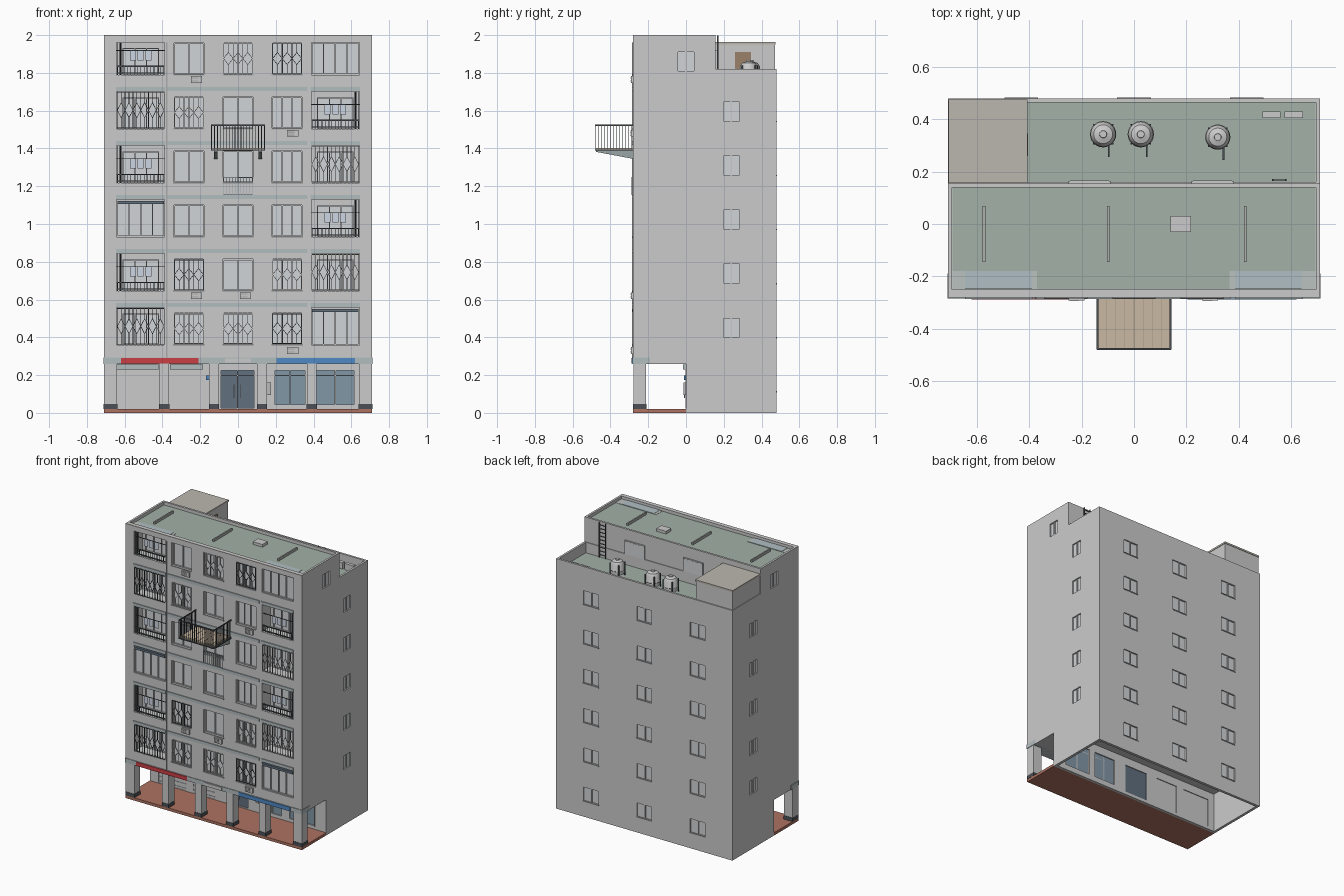
import bpy, bmesh, math
from mathutils import Vector, Matrix

if "Cube" in bpy.data.objects:
    bpy.data.objects.remove(bpy.data.objects["Cube"])

mats, parts = {}, {}

def part(name, color=None):
    if name not in parts:
        parts[name] = (bmesh.new(), color)
    return parts[name][0]

def box(bm, x0, x1, y0, y1, z0, z1):
    m = Matrix.Translation(((x0+x1)/2, (y0+y1)/2, (z0+z1)/2)) @ Matrix.Diagonal((x1-x0, y1-y0, z1-z0, 1))
    bmesh.ops.create_cube(bm, size=1, matrix=m)

def rod(bm, p, q, t=0.004):
    p, q = Vector(p), Vector(q)
    d = q - p
    m = Matrix.Translation((p+q)/2) @ d.to_track_quat('Z', 'X').to_matrix().to_4x4() @ Matrix.Diagonal((t, t, d.length, 1))
    bmesh.ops.create_cube(bm, size=1, matrix=m)

def prism(bm, pts, x0, x1):
    a = [bm.verts.new((x0, y, z)) for y, z in pts]
    b = [bm.verts.new((x1, y, z)) for y, z in pts]
    bm.faces.new(a)
    bm.faces.new(b[::-1])
    for i in range(len(pts)):
        j = (i+1) % len(pts)
        bm.faces.new((a[i], b[i], b[j], a[j]))
    bmesh.ops.recalc_face_normals(bm, faces=bm.faces)

DARK, TEAL = (0.07, 0.08, 0.09, 1), (0.45, 0.51, 0.52, 1)
GREEN, GLASS = (0.36, 0.44, 0.39, 1), (0.22, 0.31, 0.38, 1)
TAN, BLUE = (0.58, 0.48, 0.36, 1), (0.08, 0.25, 0.55, 1)
STONE, NAVY = (0.50, 0.47, 0.43, 1), (0.12, 0.16, 0.21, 1)
PALE = (0.78, 0.78, 0.75, 1)

# Stepped main block with arcade notch
body = part("building_body")
prism(body, [(0, 0), (.48, 0), (.48, 1.82), (.155, 1.82), (.155, 2), (-.28, 2), (-.28, .26), (0, .26)], -.71, .71)
cut, cut2 = part("recess_cutter"), part("shop_cutter")
box(cut, -.695, .695, -.25, .14, 1.975, 2.1)
box(cut, -.695, .695, .16, .465, 1.74, 2.1)
box(cut, -.69, .69, .02, .46, -.1, .29)

frames, panes = part("window_frames"), part("window_panes", (.64, .66, .68, 1))
bars, light = part("dark_grilles", DARK), part("light_grilles", (.72, .72, .70, 1))
sills, bands = part("window_sills", (.4, .4, .4, 1)), part("floor_bands", TEAL)
cloth = part("laundry", (.60, .67, .77, 1))

def window(x0, x1, z0, z1, y, n=2, t=.006):
    """Framed window facing -y"""
    for i in range(n+1):
        x = x0 + (x1-x0-t)*i/n
        box(frames, x, x+t, y, y+.012, z0, z1)
    for z in (z0, z1-t):
        box(frames, x0, x1, y, y+.012, z, z+t)
    box(panes, x0, x1, y+.008, y+.012, z0, z1)

def grille(bm, x0, x1, z0, z1, n, y=-.279, dia=.032):
    """Bars with a row of diamonds"""
    zm, w = (z0+z1)/2, (x1-x0)/n
    for z in (z0+.004, z1-.004):
        rod(bm, (x0, y, z), (x1, y, z))
    for i in range(n+1):
        x = x0 + i*w
        rod(bm, (x, y, z0), (x, y, z1))
        if i < n:
            c = x + w/2
            for sx in (-1, 1):
                for sz in (-1, 1):
                    rod(bm, (c+sx*w/2, y, zm), (c, y, zm+sz*dia), .003)
            for sz, ze in ((-1, z0), (1, z1)):
                rod(bm, (c, y, zm+sz*dia), (c, y, ze), .003)

def loggia(x0, x1, z0, z1, kind):
    s = -1 if x0 < 0 else 1
    box(cut, x0, x1, -.3, -.18, z0, z1)
    if kind == 'G':      # glazed enclosure
        window(x0, x1, z0, z1, -.272, 4)
        return
    window(x0+.03, x1-.03, z0+.002, z1-.03, -.193, 3)
    if kind in 'DL':     # full grille
        grille(bars if kind == 'D' else part("grey_grilles", (.3, .31, .31, 1)), x0+.003, x1-.003, z0, z1, 6, dia=.04)
        return
    for z in (z0+.01, z0+.045):      # railing
        rod(bars, (x0, -.272, z), (x1, -.272, z), .006)
    for i in range(15):
        x = x0+.004 + (x1-x0-.008)*i/14
        rod(bars, (x, -.272, z0), (x, -.272, z0+.045), .003)
    xo = s*.636
    for i in range(4):
        rod(bars, (xo-s*i*.007, -.272, z0), (xo-s*i*.007, -.272, z1), .003)
    rod(bars, (x0, -.262, z0+.128), (x1, -.262, z0+.128), .004)
    for i in range(3):
        c = s*.515 + (i-1)*.042
        box(cloth, c-.016, c+.016, -.264, -.26, z0+.075, z0+.128)

# Front facade: one string per storey, bottom to top
rows = ["DllDA", "LDP", "A", "", "", ""]
rows = ["DllDA", "CDPlL", "APPPC", "CPPPL", "DlPPC", "CPlDG"]
for k, row in enumerate(rows):
    z0 = .36 + .286*k
    for c, xc in enumerate((-.515, -.26, 0, .26, .515)):
        kind = row[c]
        if c in (0, 4):
            z1 = z0 + (.172 if k == 5 else .197)
            loggia(xc-.127, xc+.127, z0, z1, 'G' if kind == 'A' else kind)
            if kind == 'A':
                box(part("window_awnings", NAVY), xc-.122, xc+.122, -.284, -.268, z1-.024, z1-.008)
        else:
            z1 = z0 + .168
            box(cut, xc-.08, xc+.08, -.3, -.25, z0, z1)
            window(xc-.08, xc+.08, z0, z1, -.264, 3 if c == 3 else 2)
            box(sills, xc-.083, xc+.083, -.284, -.25, z0-.005, z0+.003)
            if kind in 'lD':
                grille(light if kind == 'l' else bars, xc-.077, xc+.077, z0+.004, z1, 3)
    if k < 5:
        for a, b in ((-.645, -.385), (-.372, .368), (.385, .645)):
            box(bands, a, b, -.286, -.278, z0+.2, z0+.222)
box(bands, -.713, .713, -.284, -.19, .26, .292)
box(sills, -.381, -.374, -.286, -.279, .29, 1.96)      # drainpipe

# Air conditioners on the facade
ac = part("air_conditioners", PALE)
for x, z in ((-.22, 1.765), (.29, 1.48), (-.22, .62), (.04, .62), (.29, .33)):
    box(ac, x-.03, x+.03, -.292, -.27, z-.018, z+.018)
    for i in range(4):
        box(sills, x-.026, x+.01, -.294, -.29, z-.013+i*.008, z-.010+i*.008)

# Rear and side windows
for k in range(6):
    z = .165 + .286*k
    for x in (-.43, 0, .43):
        box(cut, x-.06, x+.06, .465, .5, z-.05, z+.05)
        box(panes, x-.06, x, .464, .468, z-.05, z+.05)
        box(panes, x, x+.06, .464, .472, z-.05, z+.05)
        box(frames, x-.004, x+.004, .464, .477, z-.05, z+.05)
        box(sills, x-.064, x+.064, .465, .483, z-.056, z-.049)
    yc, zz = (.24, z) if k else (0, 1.86)
    for s in (-1, 1):
        box(cut, *sorted((s*.697, s*.75)), yc-.042, yc+.042, zz-.05, zz+.05)
        box(panes, *sorted((s*.695, s*.700)), yc-.042, yc+.042, zz-.05, zz+.05)
        box(frames, *sorted((s*.695, s*.707)), yc-.004, yc+.004, zz-.05, zz+.05)
for x in (.3, -.17):      # terrace windows
    window(x-.08, x+.08, 1.82, 1.92, .153, 2)
    box(panes, x-.075, x+.075, .155, .166, 1.825, 1.915)

# Arcade: paving, columns, shopfronts, signs
box(part("arcade_paving", (.42, .17, .12, 1)), -.71, .71, -.28, 0, 0, .02)
for x in (-.675, -.39, -.127, .127, .39, .675):
    w = .035 if abs(x) > .6 else .026
    box(part("arcade_columns"), x-w, x+w, -.278, -.212, .02, .262)
    box(part("column_bases", DARK), x-w-.001, x+w+.001, -.28, -.21, .02, .047)
for a, b, z0 in ((.19, .36, .04), (.41, .62, .04), (-.095, .09, .022), (-.64, -.42, .022), (-.36, -.185, .022)):
    box(cut2, a, b, -.02, .05, z0, .23)
    if a > 0:
        box(part("shop_glass", GLASS), a, b, .006, .012, z0, .23)
    elif a > -.1:
        box(part("entrance_door", NAVY), a, b, .006, .014, z0, .23)
    else:
        for i in range(13):
            box(part("roller_shutters", (.66, .66, .66, 1)), a, b, .004+.003*(i % 2), .014, z0+i*.016, z0+(i+1)*.016)
    if a > -.1:
        for x in (a, (a+b)/2-.003, b-.006):
            box(frames, x, x+.006, -.003, .012, z0, .23)
        for z in (z0, .195, .224):
            box(frames, a, b, -.002, .012, z, z+.005)
for x in (-.02, .012):
    rod(part("door_handles", PALE), (x, -.008, .08), (x, -.008, .15), .005)
box(bands, -.64, -.42, -.016, .002, .23, .256)
box(bands, -.36, -.185, -.016, .002, .23, .256)
box(part("meter_box", (.5, .5, .5, 1)), .15, .175, -.014, .001, .095, .16)
box(part("blue_sign", BLUE), -.17, -.152, -.01, .001, .175, .198)
box(part("red_sign", (.60, .05, .06, 1)), -.62, -.21, -.289, -.27, .262, .291)
box(part("blue_sign"), .205, .62, -.289, -.27, .262, .291)
box(part("entrance_sign", PALE), -.07, .07, -.289, -.27, .266, .288)

# Projecting balcony with brackets and railing
box(part("balcony_deck", TAN), -.138, .138, -.476, -.28, 1.392, 1.402)
for i in range(9):
    x = -.138 + i*.0345
    box(part("deck_joints", (.40, .32, .23, 1)), x-.001, x+.001, -.476, -.28, 1.401, 1.403)
for x in (-.118, .118):
    prism(part("balcony_brackets", (.33, .38, .38, 1)), [(-.476, 1.392), (-.476, 1.382), (-.28, 1.345), (-.28, 1.392)], x-.009, x+.009)
rail = part("balcony_railing", DARK)
for z in (1.392, 1.522):
    rod(rail, (-.142, -.478, z), (.142, -.478, z), .007)
    for s in (-1, 1):
        rod(rail, (s*.14, -.48, z), (s*.14, -.28, z), .007)
for i in range(19):
    x = -.14 + .28*i/18
    rod(rail, (x, -.478, 1.39), (x, -.478, 1.522), .0035)
for i in range(13):
    for s in (-1, 1):
        y = -.478 + .19*i/12
        rod(rail, (s*.14, y, 1.39), (s*.14, y, 1.522), .0035)
# Small window guard below
guard = part("window_guard", (.34, .42, .45, 1))
for z in (1.155, 1.245):
    rod(guard, (-.078, -.286, z), (.078, -.286, z), .005)
for i in range(11):
    x = -.078 + .0156*i
    rod(guard, (x, -.286, 1.155), (x, -.286, 1.245), .003)

# Roofs, beams, vent, stair house
green = part("roof_membrane", GREEN)
box(green, -.694, .694, -.249, .139, 1.97, 1.978)
box(green, -.694, .694, .161, .464, 1.735, 1.744)
for a, b, c, d in ((-.694, -.37, -.645, -.39), (.365, .694, .385, .64)):
    box(part("roof_patches", (.5, .54, .52, 1)), a, b, -.249, -.18, 1.976, 1.98)
    box(part("roof_skylights", (.44, .52, .55, 1)), c, d, -.249, -.18, 1.978, 1.982)
for x in (-.573, -.098, .425):
    box(part("roof_beams", (.42, .44, .42, 1)), x-.005, x+.005, -.145, .068, 1.975, 1.996)
box(part("roof_vent", PALE), .14, .218, -.03, .03, 1.975, 1.998)
box(part("front_coping", STONE), -.71, .71, -.281, -.251, 1.994, 2)
box(part("stair_house"), -.705, -.41, .157, .472, 1.735, 1.955)
box(part("stair_house_roof", STONE), -.708, -.407, .157, .475, 1.95, 1.963)
box(part("terrace_door", (.32, .22, .14, 1)), -.412, -.404, .26, .345, 1.744, 1.91)
for x in (.49, .575):
    box(ac, x, x+.07, .405, .43, 1.744, 1.79)
lad = part("roof_ladder", DARK)
for x in (.53, .58):
    rod(lad, (x, .168, 1.745), (x, .168, 1.998), .006)
for i in range(9):
    rod(lad, (.53, .168, 1.765+i*.027), (.58, .168, 1.765+i*.027), .004)

# Water tanks turned from a profile, with stands and pipes
tanks = part("water_tanks", (.68, .69, .71, 1))
for x, y, r in ((-.118, .343, .048), (.026, .343, .048), (.32, .332, .046)):
    prof = [(0, 1.765), (r, 1.765), (r, 1.79), (r*1.05, 1.793), (r, 1.797), (r, 1.835), (r*.75, 1.853), (r*.3, 1.86), (r*.28, 1.867), (0, 1.867)]
    vs = [tanks.verts.new((x+a, y, z)) for a, z in prof]
    es = [tanks.edges.new(e) for e in zip(vs, vs[1:])]
    bmesh.ops.spin(tanks, geom=vs+es, cent=(x, y, 0), axis=(0, 0, 1), angle=2*math.pi, steps=24)
    stand = part("tank_stands", DARK)
    for sx in (-1, 1):
        for sy in (-1, 1):
            rod(stand, (x+sx*r*.75, y+sy*r*.75, 1.74), (x+sx*r*.75, y+sy*r*.75, 1.84), .006)
    rod(stand, (x+.022, y-.03, 1.76), (x+.022, y-.088, 1.76), .006)
bmesh.ops.remove_doubles(tanks, verts=tanks.verts, dist=.0003)
bmesh.ops.recalc_face_normals(tanks, faces=tanks.faces)

# Turn every part into an object
objs = {}
for name, (bm, col) in parts.items():
    me = bpy.data.meshes.new(name)
    bm.to_mesh(me)
    bm.free()
    ob = objs[name] = bpy.data.objects.new(name, me)
    bpy.context.collection.objects.link(ob)
    if col:
        mat = bpy.data.materials.new(name + "_colour")
        mat.diffuse_color = col
        mat.use_nodes = True
        mat.node_tree.nodes["Principled BSDF"].inputs["Base Color"].default_value = mat.diffuse_color
        me.materials.append(mat)
for name in ("recess_cutter", "shop_cutter"):
    mod = objs["building_body"].modifiers.new(name, 'BOOLEAN')
    mod.object, mod.operation, mod.solver = objs[name], 'DIFFERENCE', 'EXACT'
    objs[name].hide_render = True
    objs[name].hide_set(True)
bpy.ops.object.select_all(action='DESELECT')
bpy.context.view_layer.objects.active = objs["water_tanks"]
objs["water_tanks"].select_set(True)
bpy.ops.object.shade_smooth_by_angle(angle=math.radians(35))
